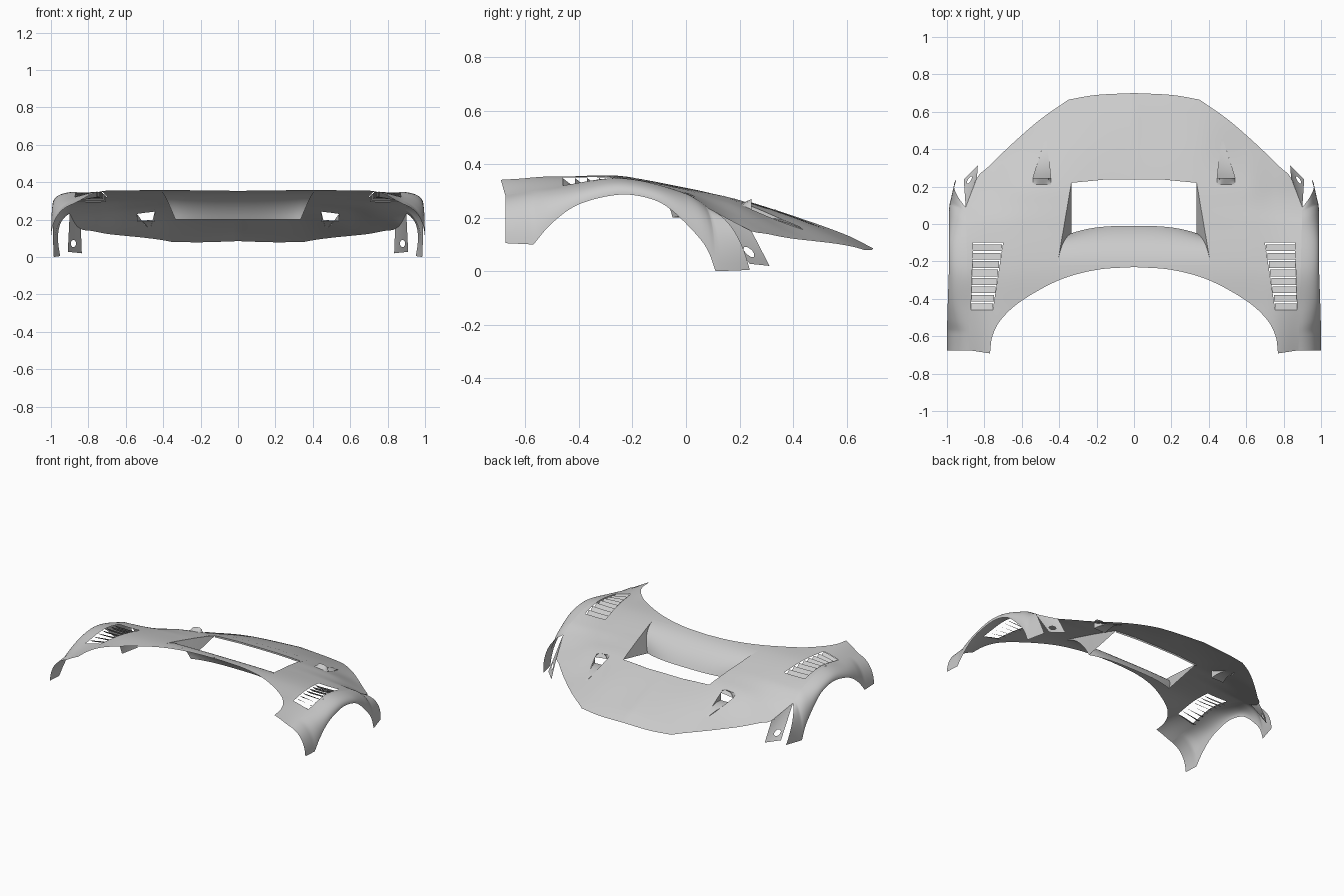
import bpy, bmesh
from mathutils import Vector

cube = bpy.data.objects.get("Cube")
if cube:
    bpy.data.objects.remove(cube, do_unlink=True)


def spline(ts, vs, t):
    """Smooth interpolation of scalar values at uneven stations."""
    n = len(ts)
    i = 0
    while i < n - 2 and t > ts[i + 1]:
        i += 1

    def slope(k):
        a, b = max(k - 1, 0), min(k + 1, n - 1)
        return (vs[b] - vs[a]) / (ts[b] - ts[a])

    d = ts[i + 1] - ts[i]
    s = (t - ts[i]) / d
    s2, s3 = s * s, s * s * s
    return (vs[i] * (2 * s3 - 3 * s2 + 1) + vs[i + 1] * (3 * s2 - 2 * s3)
            + slope(i) * d * (s3 - 2 * s2 + s) + slope(i + 1) * d * (s3 - s2))


def curve(points, steps):
    """Smooth curve through points, with a fixed number of steps per span."""
    ts = list(range(len(points)))
    cols = list(zip(*points))
    count = (len(points) - 1) * steps
    return [Vector([spline(ts, c, k / steps) for c in cols]) for k in range(count + 1)]


# Height of the bonnet skin over the plan
X_ST = [0, 0.35, 0.6, 0.75, 0.88]
Y_ST = [-0.7, -0.45, -0.24, 0, 0.1, 0.2, 0.4, 0.6, 0.7]
HEIGHTS = [
    [0.36, 0.36, 0.355, 0.348, 0.28],
    [0.36, 0.36, 0.355, 0.35, 0.32],
    [0.355, 0.355, 0.35, 0.345, 0.347],
    [0.315, 0.312, 0.305, 0.295, 0.29],
    [0.292, 0.29, 0.275, 0.25, 0.228],
    [0.27, 0.265, 0.242, 0.20, 0.158],
    [0.207, 0.195, 0.142, 0.105, 0.08],
    [0.135, 0.11, 0.07, 0.05, 0.04],
    [0.085, 0.063, 0.03, 0.02, 0.01],
]


def skin(x, y, lift=0.0):
    z = spline(Y_ST, [spline(X_ST, row, x) for row in HEIGHTS], y)
    return Vector((x, y, z + lift))


def loft(a, b, steps):
    """Rows of points ruled between two curves."""
    return [[p.lerp(q, k / steps) for k in range(steps + 1)] for p, q in zip(a, b)]


def bend(a, mid, b, steps):
    """Curved row of points from a to b, pulled towards mid."""
    ts = [k / steps for k in range(steps + 1)]
    return [a.lerp(mid, t).lerp(mid.lerp(b, t), t) for t in ts]


def cut_hole(bm, pts, axes):
    """Cut a convex polygon, seen along the missing axis, out of a sheet."""
    u, v = axes
    cx = sum(p[0] for p in pts) / len(pts)
    cy = sum(p[1] for p in pts) / len(pts)
    planes = []
    for p, q in zip(pts, pts[1:] + pts[:1]):
        co, no = Vector((0, 0, 0)), Vector((0, 0, 0))
        co[u], co[v] = p
        no[u], no[v] = q[1] - p[1], p[0] - q[0]
        if no[u] * (cx - p[0]) + no[v] * (cy - p[1]) > 0:
            no.negate()
        planes.append((co, no.normalized()))
    reach = max(max(abs(p[0] - cx), abs(p[1] - cy)) for p in pts) + 0.06
    for co, no in planes:
        faces = [f for f in bm.faces
                 if abs(f.calc_center_median()[u] - cx) < reach
                 and abs(f.calc_center_median()[v] - cy) < reach]
        edges = {e for f in faces for e in f.edges}
        verts = {w for f in faces for w in f.verts}
        bmesh.ops.bisect_plane(bm, geom=faces + list(edges) + list(verts),
                               dist=1e-6, plane_co=co, plane_no=no)
    inside = [f for f in bm.faces
              if all((f.calc_center_median() - co).dot(no) < 0 for co, no in planes)]
    bmesh.ops.delete(bm, geom=inside, context='FACES')


def make(name, grids, holes=(), axes=(0, 1)):
    """Mirrored sheet object from one or more point grids."""
    bm = bmesh.new()
    for grid in grids:
        rows = [[bm.verts.new(p) for p in row] for row in grid]
        for r, s in zip(rows, rows[1:]):
            for k in range(len(r) - 1):
                bm.faces.new((r[k], s[k], s[k + 1], r[k + 1]))
    bmesh.ops.remove_doubles(bm, verts=bm.verts, dist=1e-5)
    for hole in holes:
        cut_hole(bm, hole, axes)
    bm.normal_update()
    facing = sum(f.normal.dot(Vector((0.5, 0.5, 1))) * f.calc_area() for f in bm.faces)
    if facing < 0:
        bmesh.ops.reverse_faces(bm, faces=bm.faces)
    mesh = bpy.data.meshes.new(name)
    bm.to_mesh(mesh)
    bm.free()
    ob = bpy.data.objects.new(name, mesh)
    bpy.context.collection.objects.link(ob)
    bpy.ops.object.select_all(action='DESELECT')
    ob.select_set(True)
    bpy.context.view_layer.objects.active = ob
    bpy.ops.object.shade_smooth_by_angle(angle=0.6)
    ob.modifiers.new("Mirror", 'MIRROR')


# Bonnet skin between the windscreen edge and the nose edge
STEPS = 8
back = curve([(0, -0.23), (0.2, -0.245), (0.4, -0.3), (0.6, -0.41),
              (0.71, -0.51), (0.757, -0.6), (0.77, -0.692)], STEPS)
back += curve([(0.77, -0.692), (0.88, -0.675)], STEPS)[1:]
front = curve([(0, 0.70), (0.2, 0.69), (0.35, 0.665)], STEPS)
front += curve([(0.35, 0.665), (0.5, 0.56), (0.65, 0.43), (0.78, 0.305),
                (0.84, 0.245), (0.9, 0.09)], STEPS)[1:]
opening = [(-0.41, -0.22), (0.41, -0.22), (0.335, 0.22), (0.15, 0.238), (-0.15, 0.238), (-0.335, 0.22)]
vent = [(0.70, -0.1), (0.86, -0.1), (0.872, -0.46), (0.755, -0.46)]
duct = [(0.466, 0.44), (0.48, 0.44), (0.505, 0.36), (0.54, 0.245), (0.445, 0.245)]
plan = loft(back, front, 60)
make("bonnet", [[[skin(*p) for p in row] for row in plan]], [opening, vent, duct])

# Fender from its crest over the wheel arch
crest_y = [-0.675, -0.58, -0.52, -0.41, -0.25, -0.13, -0.04, 0.02, 0.05, 0.07, 0.09]
arch = [(1, -0.675, 0.105), (1, -0.57, 0.1), (0.998, -0.5, 0.18), (0.995, -0.4, 0.25),
        (0.99, -0.25, 0.286), (0.99, -0.13, 0.27), (0.99, -0.05, 0.225), (0.99, 0.045, 0.13),
        (0.988, 0.085, 0.07), (0.985, 0.11, 0), (0.95, 0.238, 0.005)]
lip = curve(arch[:2], 6) + curve(arch[1:10], 6)[1:] + curve(arch[9:], 6)[1:]
panel = []
for k, low in enumerate(lip):
    y = spline(range(len(crest_y)), crest_y, k / 6)
    top = skin(0.88 + 0.02 * (y + 0.675) / 0.765, y)
    lead = max(0, y) / 3
    mid = Vector((0.99, (y + low.y) / 2 + lead, top.z * 0.8 + low.z * 0.2))
    panel.append(bend(top, mid, low, 14))
make("fender", [panel])

# Lamp bracket hanging from the bonnet corner, with a bolt hole
upper = curve([skin(0.84, 0.245), skin(0.9, 0.09)], 8)
lower = curve([(0.835, 0.312, 0.02), (0.91, 0.238, 0.028)], 8)
bolt = [(0.88 + 0.014 * a, 0.072 + 0.018 * b)
        for a, b in ((1, 0.4), (0.4, 1), (-0.4, 1), (-1, 0.4),
                     (-1, -0.4), (-0.4, -1), (0.4, -1), (1, -0.4))]
make("lamp_bracket", [loft(upper, lower, 10)], [bolt], axes=(0, 2))

# Ramp falling from the windscreen edge into the opening
ramp = []
for k in range(13):
    t = k / 12
    end = Vector((0.335 * t, -0.01 - 0.04 * t ** 3, 0.2))
    ramp.append(bend(skin(0.41 * t, -0.22), Vector((0.39 * t, -0.08, 0.335)), end, 12))
make("opening_ramp", [ramp])

# Side wall of the opening
rim = [skin(0.41 - 0.075 * k / 24, -0.22 + 0.44 * k / 24) for k in range(25)]
foot = ramp[-1] + curve([ramp[-1][-1], skin(0.335, 0.22)], 12)[1:]
make("opening_wall", [loft(rim, foot, 4)])

# Front flange of the opening
edge = [skin(0.335 * k / 12, 0.238 - 0.018 * max(0, (k - 5) / 7)) for k in range(13)]
make("opening_flange", [loft(edge, [p + Vector((0, 0, -0.012)) for p in edge], 1)])

# Vent louvres
slats = []
COUNT = 8
for k in range(COUNT):
    t = k / COUNT
    y = -0.46 + 0.36 * t
    inner, outer = 0.755 - 0.055 * t, 0.872 - 0.012 * t
    span = [inner + (outer - inner) * j / 6 for j in range(7)]
    slats.append(loft([skin(x, y, -0.002) for x in span],
                      [skin(x, y + 0.036, -0.03) for x in span], 2))
make("vent_louvres", slats)

# Sunken bonnet duct: floor, two walls and a raised hood over its mouth
inner_top = [skin(0.466 - 0.021 * k / 10, 0.44 - 0.195 * k / 10) for k in range(11)]
outer_top = [skin(0.48 + 0.06 * k / 10, 0.44 - 0.195 * k / 10) for k in range(11)]


def sink(points):
    return [Vector((p.x, p.y, p.z + (0.19 - p.z) * k / 10)) for k, p in enumerate(points)]


inner_low, outer_low = sink(inner_top), sink(outer_top)
make("bonnet_duct", [loft(inner_low, outer_low, 4), loft(inner_top, inner_low, 2),
                     loft(outer_top, outer_low, 2)])
hood_back = [skin(0.445 + 0.095 * k / 8, 0.21) for k in range(9)]
hood_lip = [skin(0.445 + 0.095 * k / 8, 0.245, 0.032 * (1 - (k / 4 - 1) ** 4)) for k in range(9)]
make("duct_hood", [loft(hood_back, hood_lip, 4)])

# Row of small fasteners around the opening
row = curve([(0, 0.335), (0.15, 0.33), (0.3, 0.312)], 7) + curve([(0.335, 0.29), (0.365, 0.14)], 7)
studs = []
for x, y in row:
    sides = (max(x - 0.003, 0), x + 0.003)
    studs.append([[skin(a, y + d, 0.002) for a in sides] for d in (-0.003, 0.003)])
make("fasteners", studs)
